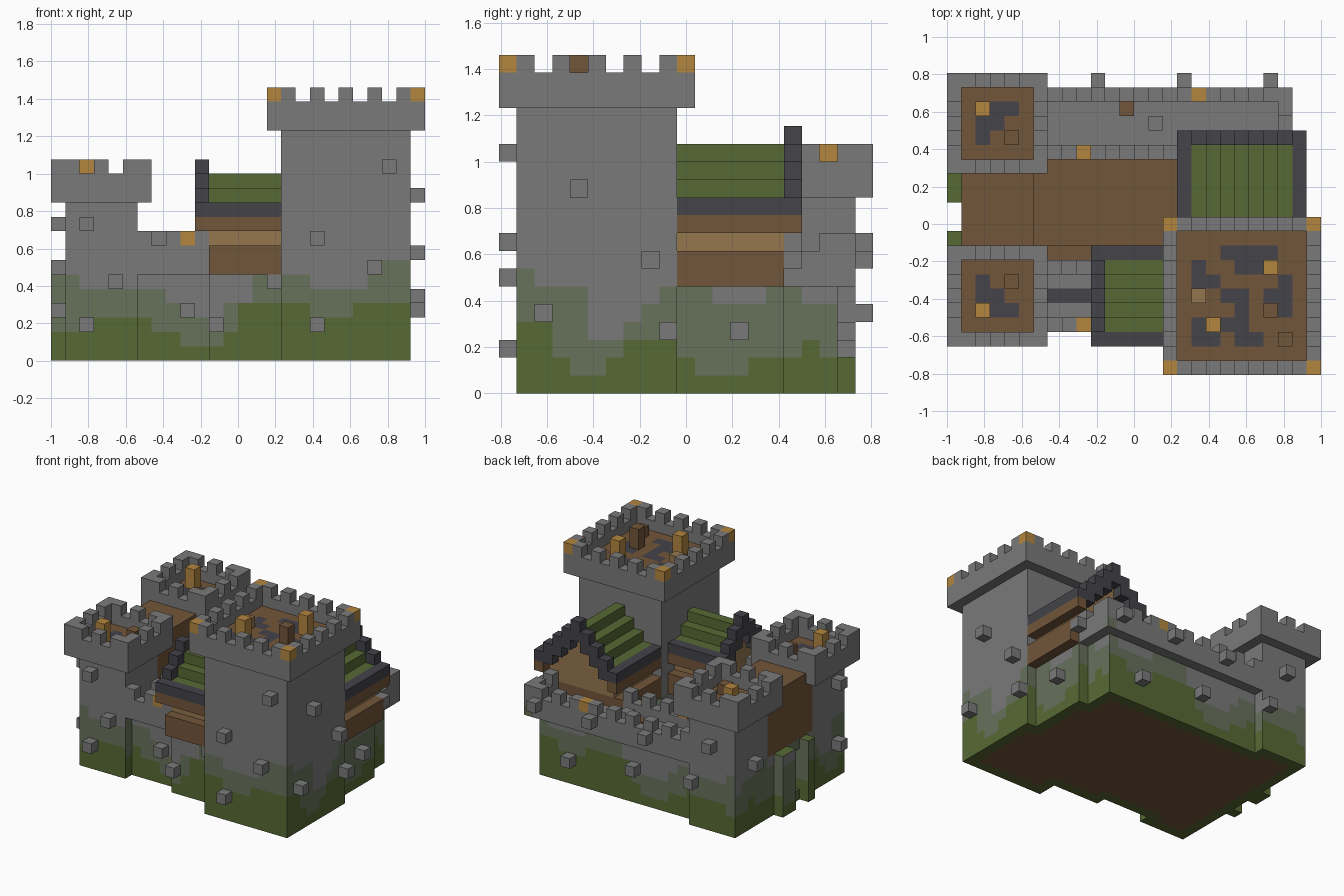
import bpy
import bmesh
from mathutils import Vector

if "Cube" in bpy.data.objects:
    bpy.data.objects.remove(bpy.data.objects["Cube"], do_unlink=True)

COLOURS = {
    "stone_grey": (0.195, 0.195, 0.195),
    "moss_grey": (0.137, 0.165, 0.105),
    "grass_green": (0.095, 0.142, 0.034),
    "timber_brown": (0.17, 0.092, 0.042),
    "plaster_tan": (0.30, 0.185, 0.078),
    "gold": (0.45, 0.24, 0.05),
    "slate_dark": (0.056, 0.056, 0.068),
}
NAMES = list(COLOURS)
STONE, MOSS, GRASS, WOOD, TAN, GOLD, SLATE = range(len(NAMES))
materials = []
for name, rgb in COLOURS.items():
    mat = bpy.data.materials.new(name)
    mat.use_nodes = True
    mat.diffuse_color = (*rgb, 1)
    bsdf = mat.node_tree.nodes["Principled BSDF"]
    bsdf.inputs["Base Color"].default_value = (*rgb, 1)
    bsdf.inputs["Roughness"].default_value = 0.9
    materials.append(mat)

# The castle is built of equal blocks on a grid
NX, NY = 26, 21
UNIT = 2 / NX
blocks = {}


def box(part, xs, ys, zs, mat):
    for i in range(*xs):
        for j in range(*ys):
            for k in range(*zs):
                blocks[i, j, k] = (part, mat)


def block(part, i, j, k, mat):
    blocks[i, j, k] = (part, mat)


def crown(part, xs, ys, z):
    """Overhanging parapet with a timber floor and merlons."""
    box(part, xs, ys, (z, z + 2), STONE)
    for i in range(xs[0] + 1, xs[1] - 1):
        for j in range(ys[0] + 1, ys[1] - 1):
            block(part, i, j, z, WOOD)
            del blocks[i, j, z + 1]
    for i in range(*xs):
        for j in range(*ys):
            a, b = i - xs[0], j - ys[0]
            end_a, end_b = i in (xs[0], xs[1] - 1), j in (ys[0], ys[1] - 1)
            if (end_a and end_b) or (end_b and a % 2) or (end_a and b % 2):
                block(part, i, j, z + 2, STONE)


def rubble(part, rows, i0, j_top, step, z):
    """Floor pattern: # slate, t plaster, G tall gold, B tall timber."""
    kinds = {"#": (SLATE, 1), "t": (TAN, 2), "G": (GOLD, 3), "B": (WOOD, 3)}
    for r, row in enumerate(rows.split()):
        for c, ch in enumerate(row):
            if ch in kinds:
                mat, height = kinds[ch]
                for k in range(height):
                    block(part, i0 + c, j_top + step * r, z + k, mat)


def house(part, swap, span, width, depth, gable):
    """House with a stepped roof; swap turns the ridge from x to y."""
    def put(s, r, low, high, mat):
        i, j = (span + s, r) if swap else (r, span + s)
        for k in range(low, high):
            block(part, i, j, k, mat)

    for s in range(width):
        rise = min(s, width - 1 - s)
        top = 11 + rise
        for r in range(*depth):
            if rise == 0:
                put(s, r, 6, 8, WOOD)
                put(s, r, 9, 10, WOOD)
                put(s, r, 10, 11, SLATE)
            else:
                put(s, r, 0, 6, STONE)
                put(s, r, 6, 8, WOOD)
                put(s, r, 8, top - 2, TAN)
                put(s, r, top - 2, top - 1, GRASS)
        put(s, gable, top - 2, top, SLATE)
        if rise == 0:
            put(s, gable, 9, 10, WOOD)


# Courtyard ground
box("courtyard", (1, 23), (4, 19), (0, 1), WOOD)

# Walls with overhanging walkways
for part, xs, ys, inset in (("front_wall", (6, 11), (3, 8), 0),
                            ("back_wall", (6, 24), (15, 20), 1)):
    box(part, (xs[0], xs[1] - inset), (ys[0] + 1, ys[1] - 1), (0, 6), STONE)
    box(part, xs, ys, (6, 7), STONE)
    inner, outer = (ys[1] - 1, ys[0]) if part == "front_wall" else (ys[0], ys[1] - 1)
    for j in (inner, outer):
        box(part, xs, (j, j + 1), (7, 8), STONE)
        for i in range(*xs):
            if i % 2 == (j == inner):
                block(part, i, j, 8, STONE)
# Short end of the back wall
box("back_wall", (23, 24), (15, 20), (7, 8), STONE)
for j in (16, 18, 19):
    block("back_wall", 23, j, 8, STONE)
box("front_wall", (7, 11), (5, 6), (6, 7), SLATE)
box("front_wall", (7, 10), (8, 9), (6, 7), WOOD)
for i, j in ((9, 3), (9, 15), (17, 19)):
    block("gold_merlons", i, j, 8, GOLD)
block("back_wall", 12, 18, 7, WOOD)
block("back_wall", 14, 17, 7, STONE)

# Gatehouse between the two small towers, with a passage and posts
box("gatehouse", (1, 6), (8, 15), (0, 6), STONE)
box("gatehouse", (1, 6), (8, 15), (6, 12), WOOD)
for i in range(1, 6):
    for j in range(10, 12):
        for k in range(1, 5):
            del blocks[i, j, k]
box("gate_posts", (0, 1), (9, 10), (0, 6), STONE)
box("gate_posts", (0, 1), (12, 14), (0, 6), STONE)

# Small towers, mirrored front to back
SMALL = """
.....
.#t..
.##..
.G##.
.....
"""
for part, j, j_top, step in (("front_tower", 3, 7, -1), ("back_tower", 15, 15, 1)):
    box(part, (1, 6), (j, j + 5), (0, 11), STONE)
    crown(part, (0, 7), (j - 1, j + 6), 11)
    rubble(part, SMALL.replace("t", "."), 1, j_top, step, 11)
    block(part, 4, j_top + step, 12, WOOD)

# Houses
house("front_house", False, 2, 7, (11, 16), 10)
house("back_house", True, 16, 9, (10, 16), 16)

# Great tower
GREAT = """
.........
...####..
.#..##G..
.##....#.
.t.##.##.
....#.B#.
.#G##....
.##.##...
.........
"""
box("great_tower", (16, 25), (1, 10), (0, 16), STONE)
crown("great_tower", (15, 26), (0, 11), 16)
rubble("great_tower", GREAT, 16, 9, -1, 16)
block("great_tower", 23, 2, 17, WOOD)
for i in (15, 25):
    for j in (0, 10):
        block("gold_merlons", i, j, 18, GOLD)

# Single stones jutting out of each side
JUTTING = {
    (0, 1): ((2, 9), (23, 13), (18, 8), (22, 6), (4, 5), (9, 3), (11, 2), (2, 2), (18, 2), (15, 5)),
    (0, -1): ((10, 7), (16, 7), (22, 7), (19, 2), (12, 3), (5, 4), (3, 8)),
    (-1, 0): ((4, 11), (8, 7), (16, 7), (2, 4), (9, 3), (13, 3)),
    (1, 0): ((4, 9), (4, 3), (17, 6)),
}
jutting = []
for (di, dj), spots in JUTTING.items():
    for across, k in spots:
        i = across if dj else (-1 if di > 0 else NX)
        j = across if di else (-1 if dj > 0 else NY)
        for _ in range(NX):
            if (i + di, j + dj, k) in blocks:
                jutting.append((i, j, k))
                break
            i, j = i + di, j + dj
for spot in jutting:
    blocks[spot] = ("jutting_stones", STONE)

# Grass and moss heights along the walls, one digit per block
GRASS_X, MOSS_X = "22333332211124444433344444", "66555555433344666655556777"
GRASS_Y, MOSS_Y = "444211233421112223221", "776663345666555665544"


def face_colour(part, mat, i, j, k, d):
    if d[2] < 0 and k == 0:
        ring = all((i + a, j + b, 0) in blocks for a in (-1, 0, 1) for b in (-1, 0, 1))
        return WOOD if ring else GRASS
    if mat != STONE or part == "jutting_stones":
        return mat
    if d[2] > 0:
        return GRASS if k < 6 else STONE
    if d[2] < 0:
        return STONE
    grass, moss = (GRASS_X[i], MOSS_X[i]) if d[1] else (GRASS_Y[j], MOSS_Y[j])
    if k < int(grass):
        return GRASS
    return MOSS if k < int(moss) else STONE


# Turn the visible block sides into one mesh for each part
AXES = [Vector(v) for v in ((1, 0, 0), (0, 1, 0), (0, 0, 1))]
meshes = {}
for (i, j, k), (part, mat) in blocks.items():
    bm = meshes.setdefault(part, bmesh.new() if part not in meshes else None)
    centre = Vector((i + 0.5 - NX / 2, j + 0.5 - NY / 2, k + 0.5))
    for n in range(3):
        for sign in (1, -1):
            d = AXES[n] * sign
            if (i + int(d.x), j + int(d.y), k + int(d.z)) in blocks:
                continue
            u, v = AXES[(n + 1) % 3] * sign, AXES[(n + 2) % 3]
            corners = [centre + (d + u * a + v * b) / 2
                       for a, b in ((-1, -1), (1, -1), (1, 1), (-1, 1))]
            face = bm.faces.new([bm.verts.new(c * UNIT) for c in corners])
            face.material_index = face_colour(part, mat, i, j, k, d)

for part, bm in meshes.items():
    bmesh.ops.remove_doubles(bm, verts=bm.verts, dist=UNIT / 100)
    mesh = bpy.data.meshes.new(part)
    bm.to_mesh(mesh)
    bm.free()
    for mat in materials:
        mesh.materials.append(mat)
    bpy.context.collection.objects.link(bpy.data.objects.new(part, mesh))
